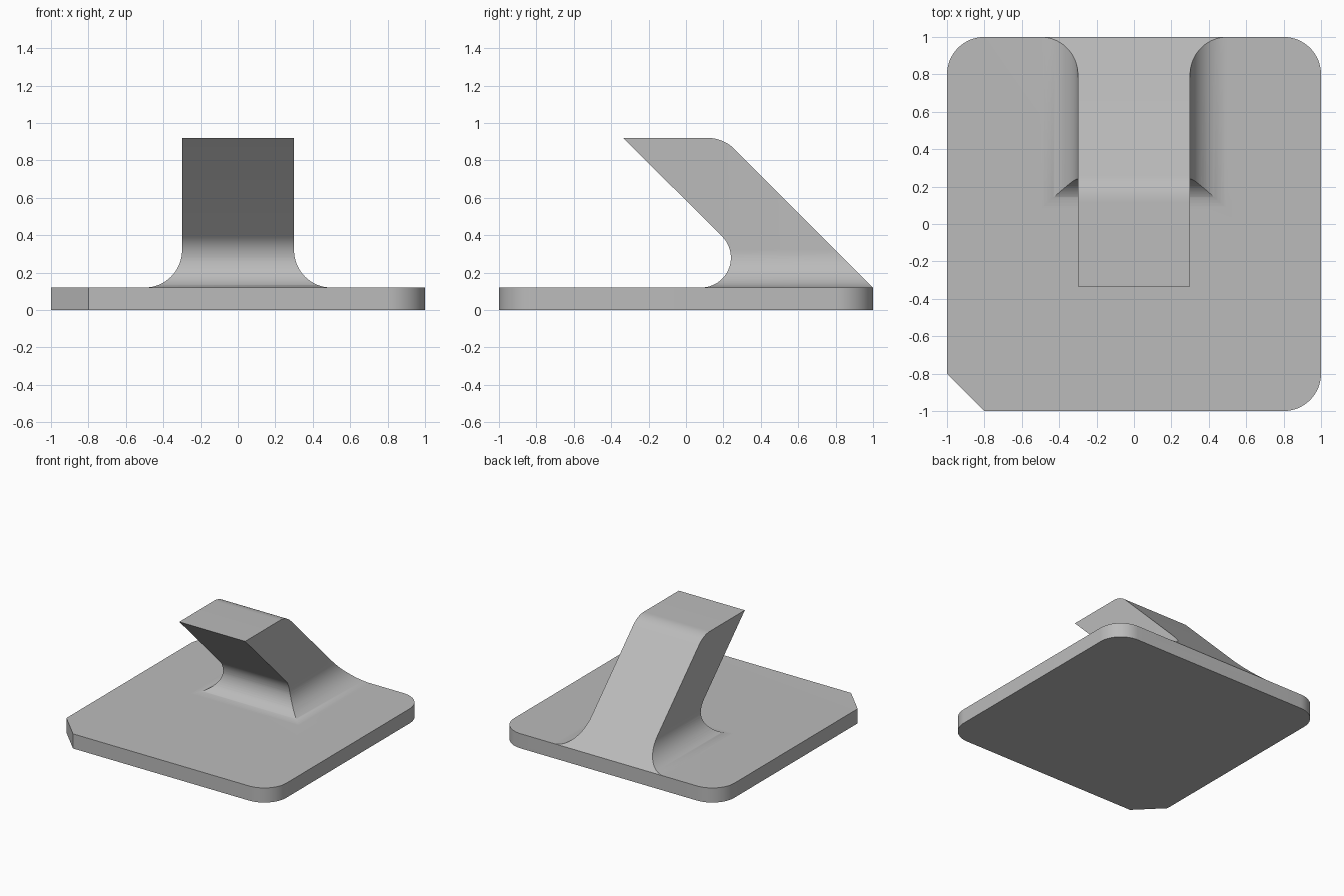
import bpy, bmesh
from math import sin, cos, radians
from mathutils import Vector

cube = bpy.data.objects.get("Cube")
if cube:
    bpy.data.objects.remove(cube, do_unlink=True)

GREY = (0.5, 0.5, 0.5, 1.0)
grey = bpy.data.materials.new("plain grey")
grey.use_nodes = True
grey.diffuse_color = GREY
grey.node_tree.nodes["Principled BSDF"].inputs["Base Color"].default_value = GREY

PLATE_TOP = 0.12
BURIED = 0.06   # depth at which the arm ends inside the plate


def arc(cx, cy, r, start, end, steps=16):
    angles = [radians(start + (end - start) * i / steps) for i in range(steps + 1)]
    return [(cx + r * cos(a), cy + r * sin(a)) for a in angles]


def prism(name, outline, place, direction):
    """Extrude a 2D outline, placed in space by place(), along direction."""
    bm = bmesh.new()
    face = bm.faces.new([bm.verts.new(place(u, v)) for u, v in outline])
    swept = bmesh.ops.extrude_face_region(bm, geom=[face])["geom"]
    bmesh.ops.translate(bm, vec=Vector(direction),
                        verts=[g for g in swept if isinstance(g, bmesh.types.BMVert)])
    bmesh.ops.recalc_face_normals(bm, faces=bm.faces)
    mesh = bpy.data.meshes.new(name)
    bm.to_mesh(mesh)
    bm.free()
    mesh.materials.append(grey)
    obj = bpy.data.objects.new(name, mesh)
    bpy.context.collection.objects.link(obj)
    return obj


def combine(obj, other, operation):
    mod = obj.modifiers.new("combine", "BOOLEAN")
    mod.operation, mod.object, mod.solver = operation, other, "EXACT"
    bpy.context.view_layer.objects.active = obj
    bpy.ops.object.modifier_apply(modifier=mod.name)
    bpy.data.objects.remove(other, do_unlink=True)


# Base plate: three rounded corners and one chamfered corner
plate_outline = [(-1, -0.8), (-0.8, -1)]
plate_outline += arc(0.8, -0.8, 0.2, -90, 0)
plate_outline += arc(0.8, 0.8, 0.2, 0, 90)
plate_outline += arc(-0.8, 0.8, 0.2, 90, 180)
plate = prism("mounting_plate", plate_outline, lambda u, v: (u, v, 0), (0, 0, PLATE_TOP))

# Slanted arm seen from the side: rounded shoulder, filleted undercut
side_outline = [(0.08, BURIED)]
side_outline += arc(0.08, 0.28, 0.16, -90, 45, 24)
side_outline += [(-0.335, 0.92)]
side_outline += arc(0.117, 0.72, 0.2, 90, 45, 8)
side_outline += [(1, PLATE_TOP), (0.95, BURIED)]
arm = prism("slanted_arm", side_outline, lambda u, v: (-0.6, u, v), (1.2, 0, 0))

# Arm seen from the front: straight post flaring into the plate
right_half = [(0.5, BURIED)] + arc(0.5, 0.32, 0.2, 270, 180) + [(0.3, 1.0)]
front_outline = right_half + [(-x, z) for x, z in reversed(right_half)]
flare = prism("arm_flare", front_outline, lambda u, v: (u, -1.2, v), (0, 2.4, 0))

combine(arm, flare, "INTERSECT")
combine(plate, arm, "UNION")
plate.name = "plate_with_slanted_arm"

bpy.ops.object.select_all(action="DESELECT")
plate.select_set(True)
bpy.context.view_layer.objects.active = plate
bpy.ops.object.shade_smooth_by_angle(angle=radians(30))
